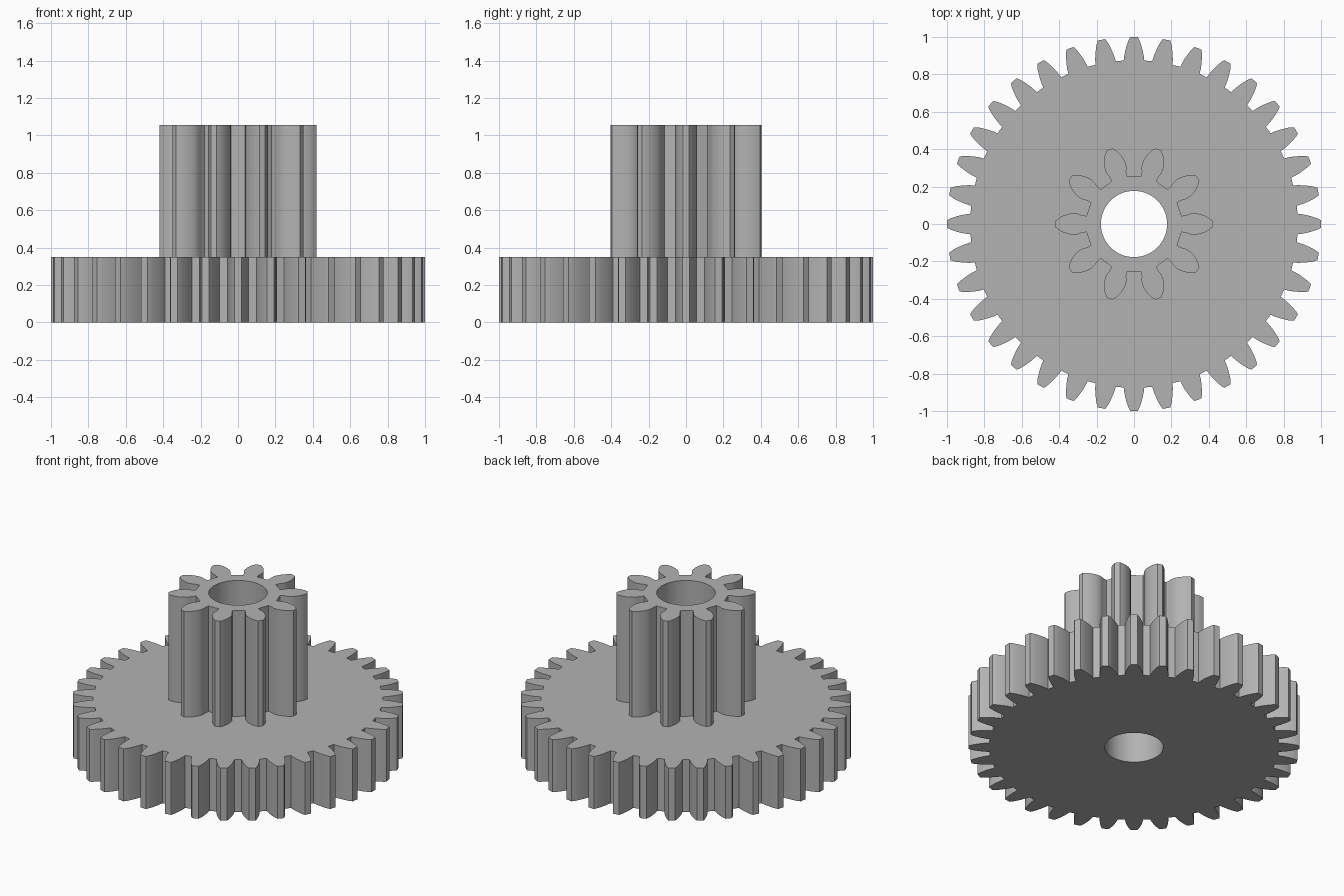
import bpy, bmesh
from math import sin, cos, pi, radians
from mathutils import Matrix, Vector

cube = bpy.data.objects.get("Cube")
if cube:
    bpy.data.objects.remove(cube)

BORE = 0.177

grey = bpy.data.materials.new("grey_metal")
grey.use_nodes = True
colour = (0.45, 0.45, 0.45, 1)
grey.diffuse_color = colour
grey.node_tree.nodes["Principled BSDF"].inputs["Base Color"].default_value = colour


def gear_outline(teeth, flank):
    """Repeat one tooth, given as (distance from axis, half width), round the axis."""
    tooth = [Vector((x, -w, 0)) for x, w in flank]
    tooth += [Vector((x, w, 0)) for x, w in reversed(flank)]
    points = []
    for i in range(teeth):
        turn = Matrix.Rotation(2 * pi * i / teeth, 3, 'Z')
        points += [turn @ p for p in tooth]
    return points


def circle(radius, n=72):
    return [Vector((radius * cos(2 * pi * i / n), radius * sin(2 * pi * i / n), 0))
            for i in range(n)]


def make_gear(name, teeth, flank, z, height):
    bm = bmesh.new()
    # Fill between the toothed outline and the bore
    for loop in (gear_outline(teeth, flank), circle(BORE)):
        verts = [bm.verts.new(p) for p in loop]
        for a, b in zip(verts, verts[1:] + verts[:1]):
            bm.edges.new((a, b))
    bmesh.ops.triangle_fill(bm, edges=bm.edges[:], use_beauty=True, normal=(0, 0, 1))
    # Raise the cap into a solid, keeping the bottom
    raised = bmesh.ops.extrude_face_region(bm, geom=bm.faces[:], use_keep_orig=True)
    top = [g for g in raised["geom"] if isinstance(g, bmesh.types.BMVert)]
    bmesh.ops.translate(bm, verts=top, vec=(0, 0, height))
    bmesh.ops.recalc_face_normals(bm, faces=bm.faces[:])

    mesh = bpy.data.meshes.new(name)
    bm.to_mesh(mesh)
    bm.free()
    mesh.materials.append(grey)
    obj = bpy.data.objects.new(name, mesh)
    obj.location.z = z
    bpy.context.collection.objects.link(obj)
    bpy.ops.object.select_all(action='DESELECT')
    obj.select_set(True)
    bpy.context.view_layer.objects.active = obj
    bpy.ops.object.shade_smooth_by_angle(angle=radians(25))


# Wide toothed wheel at the base
make_gear("large_gear", 36,
          [(0.874, 0.055), (0.90, 0.052), (0.925, 0.047), (0.947, 0.041),
           (0.97, 0.034), (0.985, 0.028), (1.0, 0.02)], 0, 0.35)

# Tall pinion with undercut teeth on top
make_gear("pinion", 10,
          [(0.254, 0.043), (0.28, 0.047), (0.30, 0.055), (0.318, 0.058),
           (0.335, 0.057), (0.355, 0.053), (0.38, 0.044), (0.40, 0.033),
           (0.42, 0.016)], 0.35, 0.705)
